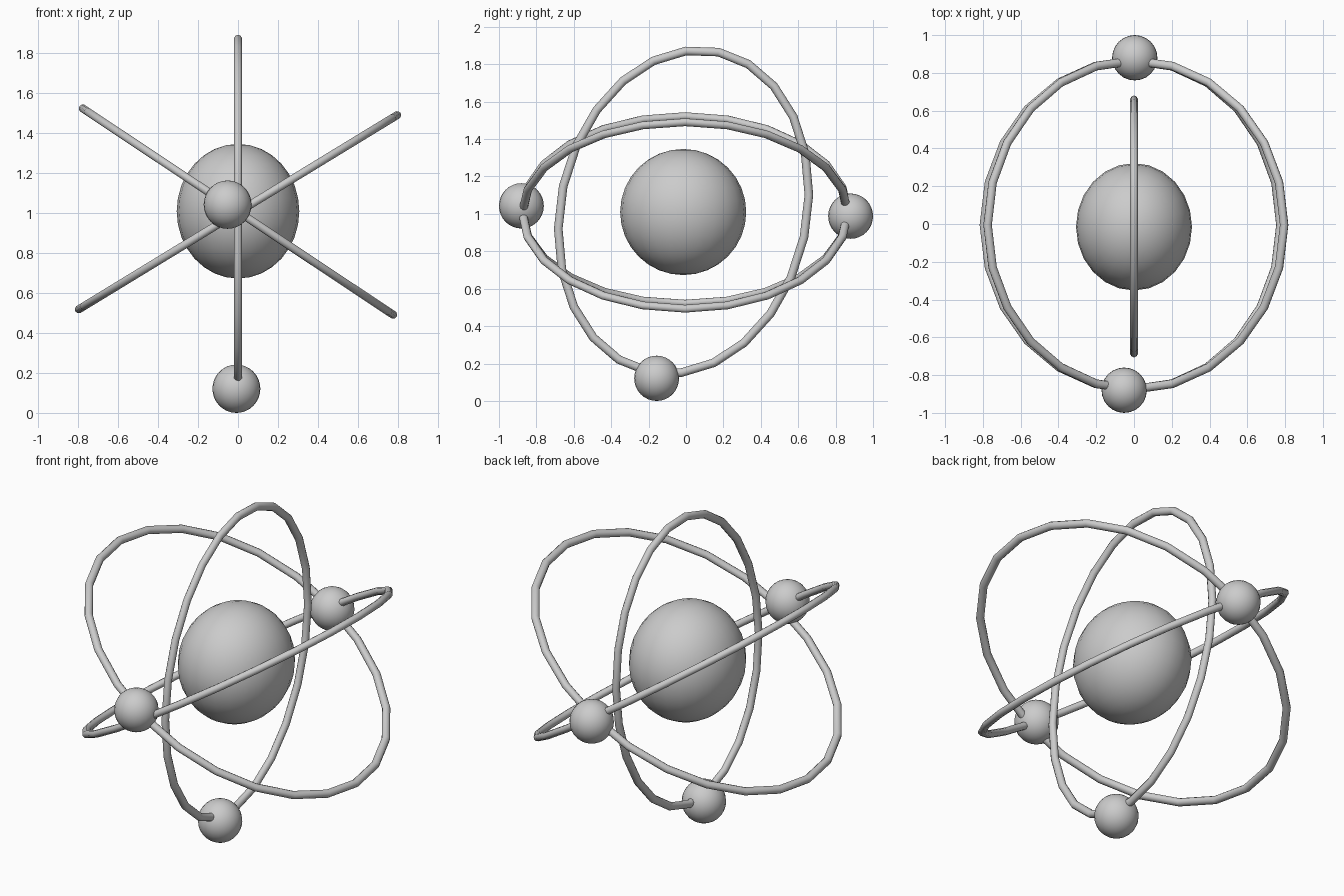
import bpy, bmesh, math
from mathutils import Vector

if "Cube" in bpy.data.objects:
    bpy.data.objects.remove(bpy.data.objects["Cube"])

grey = bpy.data.materials.new("light_grey")
grey.diffuse_color = (0.6, 0.6, 0.6, 1)
grey.use_nodes = True
grey.node_tree.nodes["Principled BSDF"].inputs["Base Color"].default_value = grey.diffuse_color


def finish(obj):
    obj.data.materials.append(grey)
    bpy.ops.object.select_all(action='DESELECT')
    obj.select_set(True)
    bpy.context.view_layer.objects.active = obj
    bpy.ops.object.shade_smooth_by_angle(angle=math.radians(40))


def ball(name, location, radii, segments, rings):
    bpy.ops.mesh.primitive_uv_sphere_add(segments=segments, ring_count=rings,
                                         radius=1, location=location)
    obj = bpy.context.object
    obj.name = name
    obj.scale = radii
    bpy.ops.object.transform_apply(location=False, rotation=False, scale=True)
    finish(obj)


def orbit(name, centre, u, v, thick=0.023, thin=0.021, steps=24, sides=10):
    """Elliptical tube: centre + u cos t + v sin t."""
    centre, u, v = Vector(centre), Vector(u), Vector(v)
    normal = u.cross(v).normalized()
    bm = bmesh.new()
    loops = []
    for i in range(steps):
        t = math.tau * i / steps
        point = centre + u * math.cos(t) + v * math.sin(t)
        outward = (v * math.cos(t) - u * math.sin(t)).cross(normal).normalized()
        loops.append([bm.verts.new(point
                                   + outward * thick * math.cos(math.tau * k / sides)
                                   + normal * thin * math.sin(math.tau * k / sides))
                      for k in range(sides)])
    for i in range(steps):
        a, b = loops[i], loops[(i + 1) % steps]
        for k in range(sides):
            m = (k + 1) % sides
            bm.faces.new((a[k], b[k], b[m], a[m]))
    bmesh.ops.recalc_face_normals(bm, faces=bm.faces[:])
    mesh = bpy.data.meshes.new(name)
    bm.to_mesh(mesh)
    bm.free()
    obj = bpy.data.objects.new(name, mesh)
    bpy.context.collection.objects.link(obj)
    finish(obj)


# Central body
ball("nucleus", (0, -0.015, 1.01), (0.307, 0.337, 0.337), 24, 16)

# Three crossing orbits
orbit("upright_orbit", (0, -0.013, 1.011), (0, 0.67, 0.09), (0, 0.013, 0.86))
orbit("rising_orbit", (0, -0.005, 1.005), (0.795, 0, 0.485), (0, 0.87, 0))
orbit("falling_orbit", (0, -0.005, 1.008), (0.775, 0, -0.515), (0, 0.87, 0))

# Small bodies riding on the orbits
for name, place in (("front_electron", (-0.052, -0.88, 1.043)),
                    ("back_electron", (0.004, 0.88, 0.988)),
                    ("lower_electron", (-0.008, -0.157, 0.121))):
    ball(name, place, (0.12, 0.12, 0.121), 24, 16)
